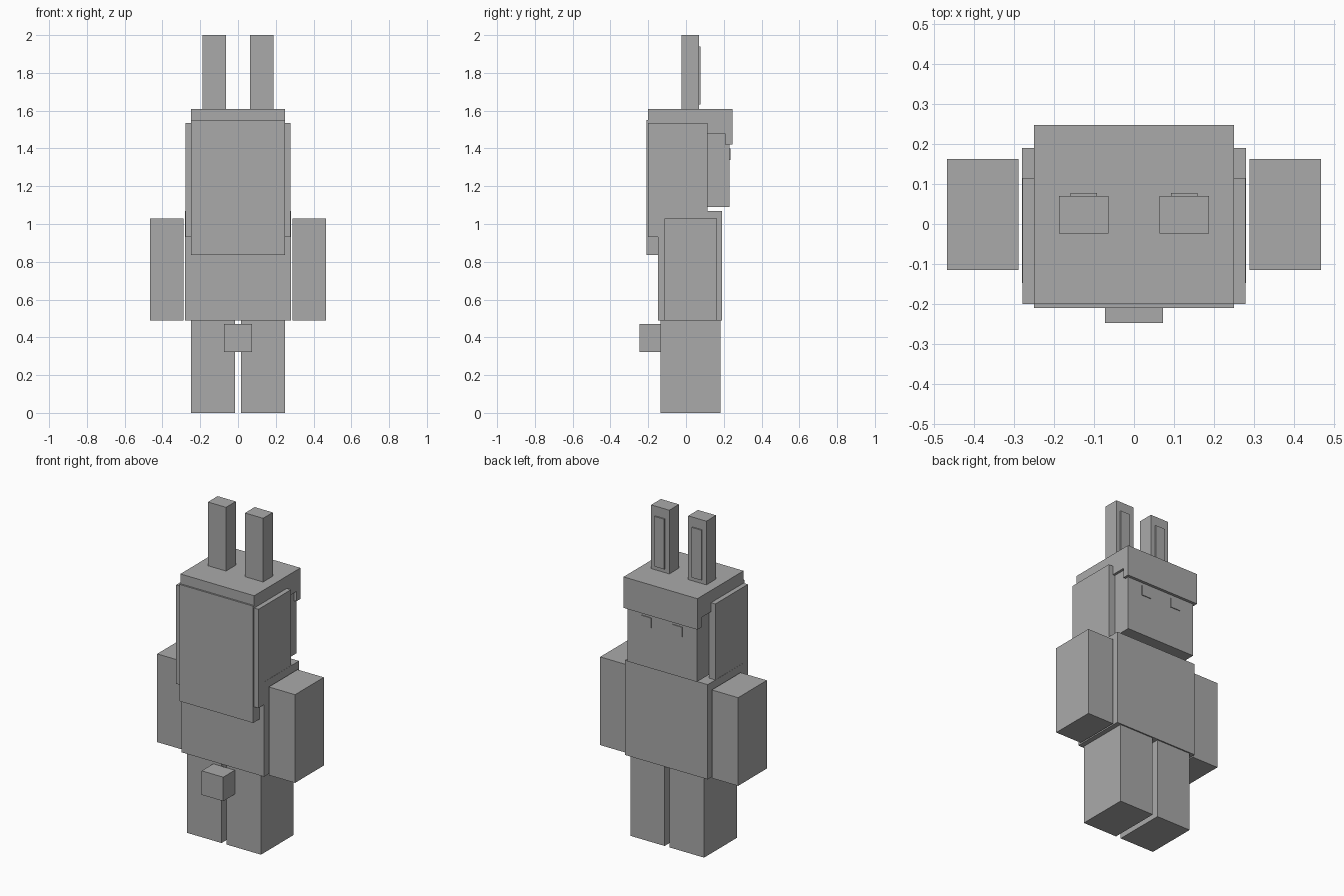
import bpy

# One plain grey for the whole blocky figure
grey = bpy.data.materials.new("plain_grey")
grey.diffuse_color = (0.4, 0.4, 0.4, 1.0)


def box(name, x, y, z):
    """Axis-aligned block given its (min, max) range on each axis."""
    bpy.ops.mesh.primitive_cube_add(size=1)
    ob = bpy.context.object
    ob.name = name
    for v in ob.data.vertices:
        v.co = [r[1] if c > 0 else r[0] for c, r in zip(v.co, (x, y, z))]
    ob.data.materials.append(grey)
    return ob


def pair(name, x, y, z):
    """Mirrored blocks on both sides."""
    box(name + "_right", x, y, z)
    box(name + "_left", (-x[1], -x[0]), y, z)


# Body, limbs and tail
box("torso", (-0.28, 0.28), (-0.147, 0.19), (0.49, 1.07))
pair("leg", (0.017, 0.25), (-0.135, 0.182), (0, 0.49))
pair("arm", (0.289, 0.467), (-0.115, 0.163), (0.49, 1.03))
box("tail", (-0.073, 0.073), (-0.247, -0.135), (0.323, 0.47))

# Head, with the face towards +y
box("head", (-0.235, 0.235), (-0.147, 0.23), (1.09, 1.48))
pair("eye", (0.072, 0.137), (0.23, 0.235), (1.34, 1.40))

# Hair: top slab, fringe, side locks and long panel on the other side
box("hair_top", (-0.25, 0.25), (-0.2, 0.247), (1.48, 1.61))
box("hair_fringe", (-0.25, 0.25), (0.207, 0.247), (1.42, 1.48))
pair("hair_side", (0.235, 0.279), (-0.2, 0.115), (0.93, 1.535))
box("hair_panel", (-0.25, 0.25), (-0.21, -0.147), (0.835, 1.55))

# Tall ears with raised inner plates
pair("ear", (0.064, 0.187), (-0.024, 0.07), (1.61, 2.0))
pair("inner_ear", (0.093, 0.159), (0.07, 0.078), (1.633, 1.94))
